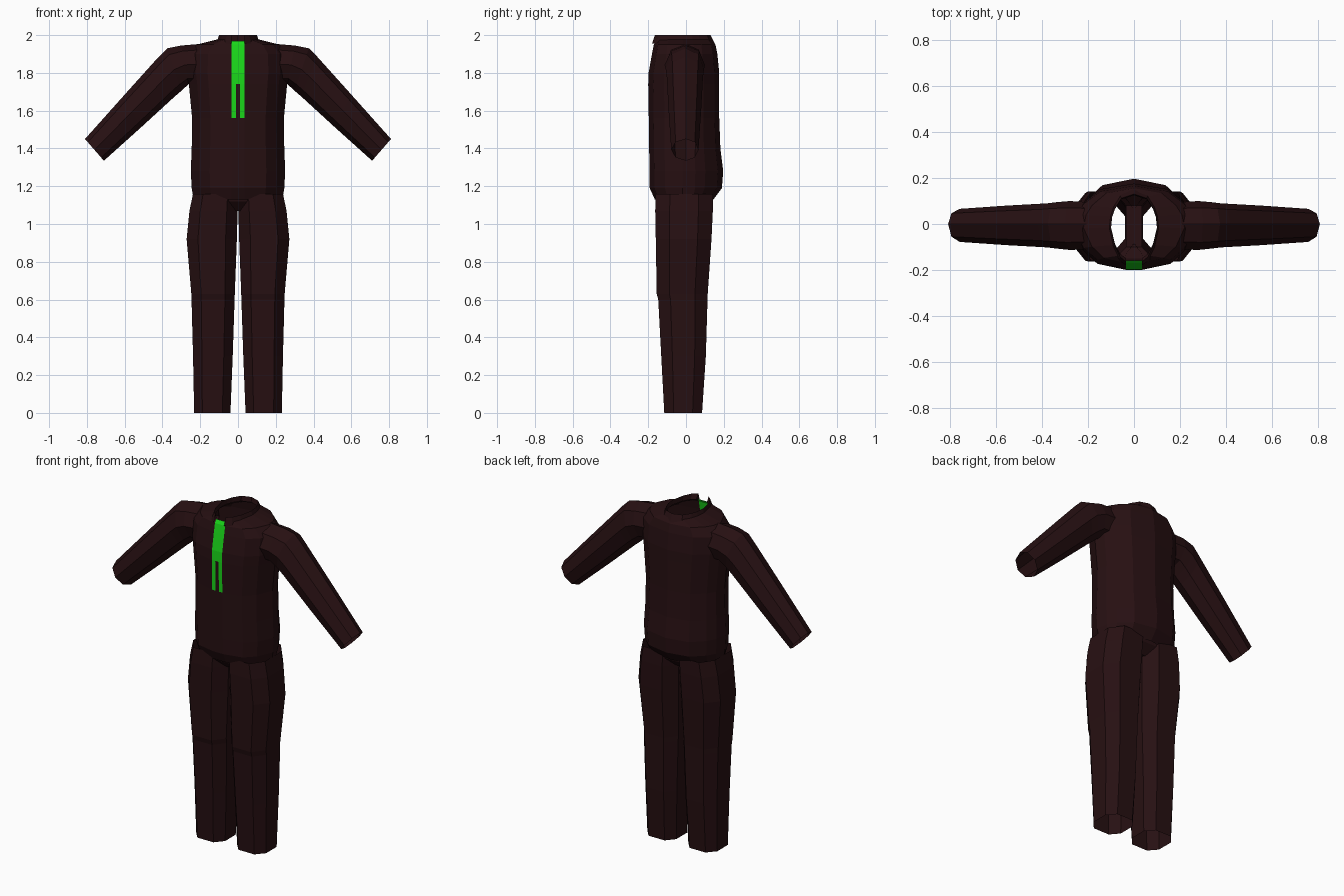
import bpy, bmesh
from math import sin, cos, tau

if "Cube" in bpy.data.objects:
    bpy.data.objects.remove(bpy.data.objects["Cube"])


def material(name, rgb):
    m = bpy.data.materials.new(name)
    m.use_nodes = True
    m.diffuse_color = (*rgb, 1)
    m.node_tree.nodes["Principled BSDF"].inputs["Base Color"].default_value = (*rgb, 1)
    return m


cloth = material("dark maroon cloth", (0.02, 0.005, 0.006))
green = material("bright green", (0.01, 0.68, 0.01))


def loft(name, rings, closed=True, rule=None):
    """Skin a list of equal-length point rings into an open shell."""
    bm = bmesh.new()
    rows = [[bm.verts.new(p) for p in ring] for ring in rings]
    n = len(rows[0])
    for a, b in zip(rows, rows[1:]):
        for i in range(n if closed else n - 1):
            j = (i + 1) % n
            bm.faces.new((a[i], a[j], b[j], b[i]))
    bmesh.ops.recalc_face_normals(bm, faces=bm.faces)
    if rule:
        for f in bm.faces:
            f.material_index = int(rule(f.calc_center_median()))
    mesh = bpy.data.meshes.new(name)
    bm.to_mesh(mesh)
    bm.free()
    mesh.materials.append(cloth)
    mesh.materials.append(green)
    ob = bpy.data.objects.new(name, mesh)
    bpy.context.collection.objects.link(ob)
    return ob


# Jacket body: half cross-section, mirrored, with narrow front strips for the tie
SECTION = [(0.6, -0.87), (0.83, -0.58), (1, -0.1), (0.95, 0.25),
           (0.83, 0.52), (0.55, 0.86)]


def body_ring(z, w, front, back, dip=0):
    half = [(0.011, -front), (0.034, -front)]
    half += [(x * w, y * (front if y < 0 else back)) for x, y in SECTION]
    pts = half + [(0, back)] + [(-x, y) for x, y in reversed(half)]
    return [(x, y, z - (dip if abs(x) < 0.04 and y < 0 else 0)) for x, y in pts]


def tie_rule(c):
    if c.y > -0.1 or abs(c.x) > 0.034:
        return False
    return c.z > 1.74 or (c.z > 1.56 and abs(c.x) > 0.011)


body = [(1.13, .235, .165, .145), (1.19, .245, .192, .19), (1.28, .25, .193, .197),
        (1.4, .245, .195, .182), (1.56, .243, .197, .176), (1.74, .26, .2, .176),
        (1.8, .268, .198, .176), (1.9, .265, .18, .166), (1.95, .22, .17, .156)]
loft("jacket_body", [body_ring(*r) for r in body] + [body_ring(1.978, .105, .158, .135, .008)],
     rule=tie_rule)

# Collar: a turned-down band, open at the front
loft("collar", [body_ring(z, w, f, b)[1:-1] for z, w, f, b in
                ((1.97, .1, .15, .125), (2.0, .1, .165, .13), (1.955, .115, .18, .152))],
     closed=False)

# Sleeves: upper and lower outline points with front and back depth
SLEEVE = [((.18, 1.955), (.2, 1.74), .11, .095), ((.3, 1.945), (.262, 1.74), .113, .1),
          ((.375, 1.93), (.3, 1.705), .107, .095), ((.42, 1.885), (.335, 1.675), .102, .09),
          ((.6, 1.685), (.515, 1.51), .092, .08), ((.81, 1.45), (.71, 1.335), .078, .066)]


def sleeve_ring(top, low, front, back, side):
    ring = []
    for k in range(8):
        c, s = cos(tau * k / 8), sin(tau * k / 8)
        t = (1 + c) / 2
        ring.append((side * (low[0] + (top[0] - low[0]) * t),
                     s * (front if s < 0 else back),
                     low[1] + (top[1] - low[1]) * t))
    return ring


# Trouser legs: height, inner x, outer x, front y, back y
LEG = [(0, .04, .232, -.115, .085), (.3, .028, .238, -.131, .105),
       (.6, .018, .246, -.147, .114), (.63, .017, .247, -.155, .115),
       (.92, .006, .272, -.16, .135), (1.07, .002, .257, -.163, .142),
       (1.16, .002, .238, -.16, .142)]
OCTAGON = [(.55, -1), (1, -.5), (1, .5), (.55, 1), (-.55, 1), (-1, .5), (-1, -.5), (-.55, -1)]


def leg_ring(z, x0, x1, y0, y1, side):
    cx, cy, rx, ry = (x0 + x1) / 2, (y0 + y1) / 2, (x1 - x0) / 2, (y1 - y0) / 2
    return [(side * (cx + rx * u), cy + ry * v, z) for u, v in OCTAGON]


for label, side in (("left", 1), ("right", -1)):
    loft(label + "_sleeve", [sleeve_ring(*r, side) for r in SLEEVE])
    loft(label + "_trouser_leg", [leg_ring(*r, side) for r in LEG])

# Crotch: saddle strip joining the legs under the jacket hem
saddle = [(-.16, 1.16, .11), (-.15, 1.12, .08), (-.1, 1.07, .035),
          (.08, 1.07, .035), (.13, 1.12, .08), (.14, 1.16, .11)]
loft("crotch", [[(-w, y, z), (w, y, z)] for y, z, w in saddle], closed=False)
